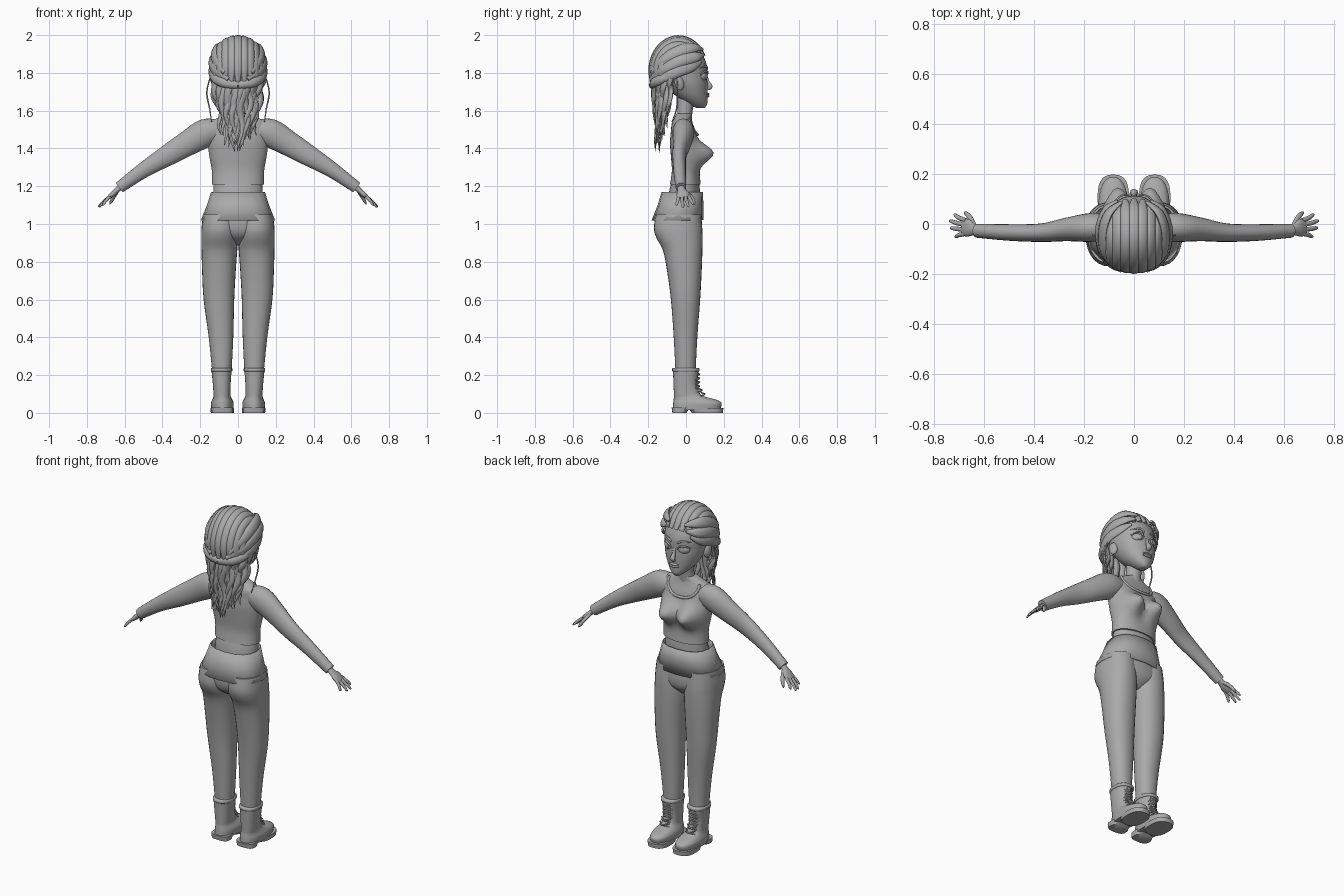
import bpy, bmesh, math, random
from mathutils import Vector, Matrix

random.seed(4)
grey = bpy.data.materials.new("plain grey")
grey.diffuse_color = (0.4, 0.4, 0.4, 1)


def finish(name, bm, sharp=60):
    bmesh.ops.recalc_face_normals(bm, faces=bm.faces)
    me = bpy.data.meshes.new(name)
    bm.to_mesh(me)
    bm.free()
    for f in me.polygons:
        f.use_smooth = True
    me.set_sharp_from_angle(angle=math.radians(sharp))
    me.materials.append(grey)
    ob = bpy.data.objects.new(name, me)
    bpy.context.collection.objects.link(ob)
    return ob


def catmull(rows, sub):
    """Smoothly interpolate a list of equal-length tuples."""
    out = []
    for i in range(len(rows) - 1):
        a, b, c, d = rows[max(i - 1, 0)], rows[i], rows[i + 1], rows[min(i + 2, len(rows) - 1)]
        for k in range(sub):
            t = k / sub
            out.append([0.5 * (2 * q + (r - p) * t + (2 * p - 5 * q + 4 * r - s) * t * t
                               + (3 * q - p - 3 * r + s) * t ** 3) for p, q, r, s in zip(a, b, c, d)])
    return out + [list(rows[-1])]


def skin(name, rings, cap=True, sharp=60):
    bm = bmesh.new()
    vs = [[bm.verts.new(p) for p in r] for r in rings]
    n = len(rings[0])
    for a, b in zip(vs, vs[1:]):
        for i in range(n):
            bm.faces.new((a[i], a[(i + 1) % n], b[(i + 1) % n], b[i]))
    if cap:
        bm.faces.new(vs[0])
        bm.faces.new(vs[-1])
    return finish(name, bm, sharp)


def loft(name, rows, p=2.0, n=28, sub=4, cap=True, bump=None):
    """Stack ovals; each row is z, centre x, half width, front y, back y."""
    rings = []
    for z, cx, rx, yf, yb in catmull(rows, sub):
        ring = []
        for i in range(n):
            c, s = math.cos(math.tau * i / n), math.sin(math.tau * i / n)
            x = cx + rx * math.copysign(abs(c) ** (2 / p), c)
            y = (yf + yb) / 2 + (yf - yb) / 2 * math.copysign(abs(s) ** (2 / p), s)
            if bump and s > 0:
                y += bump(x, z) * min(1, s * 2)
            ring.append((x, y, z))
        rings.append(ring)
    return skin(name, rings, cap)


def sweep(name, rows, up=lambda p: Vector((0.3, 0, 1)), side=1, n=10, sub=4):
    """Tube along a path; each row is x, y, z, half width, half thickness."""
    rows = catmull([(r[0] * side,) + tuple(r[1:]) for r in rows], sub)
    pts = [Vector(r[:3]) for r in rows]
    rings = []
    for i, (p, r) in enumerate(zip(pts, rows)):
        t = (pts[min(i + 1, len(pts) - 1)] - pts[max(i - 1, 0)]).normalized()
        u = up(p)
        u = (u - t * u.dot(t)).normalized()
        v = t.cross(u)
        rings.append([p + v * r[3] * math.cos(math.tau * k / n) + u * r[4] * math.sin(math.tau * k / n)
                      for k in range(n)])
    return skin(name, rings)


def ball(name, loc, rad, rot=(0, 0, 0), cut=None):
    bm = bmesh.new()
    bmesh.ops.create_uvsphere(bm, u_segments=28, v_segments=18, radius=1)
    m = Matrix.Translation(loc)
    for ang, ax in zip(rot, "XYZ"):
        m = m @ Matrix.Rotation(ang, 4, ax)
    bmesh.ops.transform(bm, matrix=m @ Matrix.Diagonal((*rad, 1)), verts=bm.verts)
    if cut:
        bmesh.ops.bisect_plane(bm, geom=bm.verts[:] + bm.edges[:] + bm.faces[:],
                               plane_co=cut[0], plane_no=cut[1], clear_inner=True)
    return finish(name, bm)


# torso: fitted top with bust, bare midriff, neck
def bust(x, z):
    return 0.088 * math.exp(-((abs(x) - 0.072) / 0.055) ** 2 - ((z - 1.375) / 0.06) ** 2) \
        + 0.02 * math.exp(-(x / 0.06) ** 2 - ((z - 1.37) / 0.05) ** 2)


loft("shirt", [(1.21, 0, .137, .078, -.085), (1.28, 0, .138, .07, -.075), (1.36, 0, .152, .06, -.08),
               (1.43, 0, .16, .055, -.085), (1.49, 0, .165, .05, -.08), (1.535, 0, .155, .035, -.075),
               (1.565, 0, .10, .028, -.06), (1.585, 0, .05, .03, -.05)], p=2.2, n=48, bump=bust)
loft("midriff", [(1.08, 0, .13, .07, -.10), (1.17, 0, .131, .074, -.09), (1.24, 0, .128, .066, -.07)])
loft("neck", [(1.54, 0, .052, .03, -.05), (1.6, 0, .043, .035, -.045), (1.68, 0, .045, .05, -.045)])
half = [(.10, .012, 1.557), (.096, .03, 1.52), (.07, .047, 1.49), (.03, .059, 1.475)]
edge = half + [(-x, y, z) for x, y, z in reversed(half)]
sweep("neckline", [(*p, .008, .007) for p in edge], up=lambda p: Vector((0, 1, .3)))

# trousers: flared hip yoke over pelvis and legs
yoke = loft("hip_yoke", [(1.17, 0, .142, .09, -.13), (1.10, 0, .165, .092, -.15), (1.02, 0, .196, .093, -.182)],
            p=2.4, n=16, sub=1, cap=False)
mod = yoke.modifiers.new("thickness", "SOLIDIFY")
mod.thickness = 0.006
loft("pelvis", [(.885, 0, .03, .03, -.06), (.93, 0, .12, .075, -.13), (.98, 0, .186, .085, -.155),
                (1.05, 0, .178, .08, -.155)], p=2.3)

face_c = Vector((0, -.04, 1.81))


def out(p):
    return Vector(((p.x) / .021, (p.y + .04) / .024, (p.z - 1.81) / .036))


def back(p):
    return Vector((p.x * .8, -.12, 0))


for s, tag in ((1, "right"), (-1, "left")):
    # leg
    leg = [(.2, .035, .135, .05, -.055), (.4, .025, .155, .06, -.065), (.6, .02, .182, .075, -.08),
           (.75, .012, .19, .083, -.1), (.86, .004, .193, .087, -.122), (.93, 0, .194, .088, -.158),
           (.98, 0, .193, .086, -.17), (1.05, 0, .185, .08, -.16)]
    loft("leg_" + tag, [(z, s * (a + b) / 2, (b - a) / 2, f, k) for z, a, b, f, k in leg], p=2.2)

    # boot with sole, heel, collar and crossed laces
    boot = [(.015, .083, .058, .18, -.07), (.05, .083, .06, .189, -.068), (.068, .083, .054, .165, -.066),
            (.083, .084, .047, .11, -.064), (.10, .085, .045, .075, -.064), (.15, .086, .047, .06, -.066),
            (.2, .087, .051, .064, -.068), (.235, .087, .054, .068, -.07)]
    loft("boot_" + tag, [(z, s * x, *r) for z, x, *r in boot], p=2.3)
    loft("collar_" + tag, [(.218, s * .087, .053, .067, -.069), (.222, s * .087, .057, .072, -.073),
                           (.234, s * .087, .057, .072, -.073), (.238, s * .087, .053, .067, -.069)], p=2.3, sub=1)
    loft("sole_" + tag, [(0, s * .083, .061, .195, .03), (.026, s * .083, .063, .198, .015)], p=2.6, sub=1)
    loft("heel_" + tag, [(0, s * .083, .055, .002, -.072), (.028, s * .083, .058, .02, -.076)], p=3, sub=1)
    for k in range(6):
        z = .09 + k * .021
        y = .065 + max(0, (.13 - z) * .7)
        for d in (1, -1):
            sweep("lace_" + tag, [(.086 - d * .03, y - .014, z, .004, .004), (.086, y + .006, z + .009, .004, .004),
                                  (.086 + d * .03, y - .014, z + .018, .004, .004)],
                  side=s, n=6, up=lambda p: Vector((0, 1, .2)))

    # arm, hand and fingers
    sweep("arm_" + tag, [(.10, -.015, 1.495, .05, .055), (.17, -.014, 1.482, .058, .075), (.27, -.022, 1.425, .047, .066),
                         (.37, -.035, 1.365, .037, .056), (.5, -.034, 1.285, .033, .041),
                         (.628, -.027, 1.193, .028, .031)], side=s, n=20, up=lambda p: Vector((p.x, 0, 1)))
    sweep("hand_" + tag, [(.61, -.025, 1.205, .018, .018), (.64, -.024, 1.18, .022, .014),
                          (.665, -.016, 1.157, .036, .014), (.688, -.012, 1.138, .03, .008)],
          side=s, n=14, up=lambda p: Vector((p.x, 0, .6)))
    for y0, y1, x1, z1 in ((.014, .036, .722, 1.103), (-.004, .012, .74, 1.09),
                           (-.023, -.016, .736, 1.088), (-.038, -.05, .718, 1.098)):
        sweep("finger_" + tag, [(.673, y0, 1.15, .009, .009), ((.68 + x1) / 2, (y0 + y1) / 2, (1.15 + z1) / 2, .009, .008),
                                (x1 - .006, y1, z1 + .006, .007, .006), (x1, y1, z1, .002, .002)], side=s, n=8)
    sweep("thumb_" + tag, [(.638, -.008, 1.175, .01, .01), (.657, .026, 1.145, .011, .01),
                           (.672, .042, 1.118, .008, .008), (.68, .046, 1.104, .002, .002)], side=s, n=8)

    # face details
    ball("eye_" + tag, (s * .05, .088, 1.782), (.034, .022, .025), (0, 0, -s * .4))
    ball("pupil_" + tag, (s * .051, .107, 1.782), (.014, .006, .017), (0, 0, -s * .4))
    sweep("eyelid_" + tag, [(.018, .106, 1.776, .003, .004), (.035, .114, 1.802, .005, .006),
                            (.06, .105, 1.808, .005, .006), (.088, .078, 1.792, .003, .004)],
          side=s, n=8, up=lambda p: Vector((0, 1, 0)))
    sweep("eyebrow_" + tag, [(.02, .112, 1.82, .005, .004), (.05, .106, 1.835, .006, .005),
                             (.092, .07, 1.825, .002, .002)], side=s, n=8, up=lambda p: Vector((0, 1, 0)))
    ball("ear_" + tag, (s * .118, -.035, 1.745), (.014, .026, .038), (.2, 0, s * .35))

    # swept side locks, rolled tie lock and loose wisp
    for lock in ([(.05, .088, 1.925), (.10, .045, 1.935), (.125, -.03, 1.92), (.118, -.12, 1.87), (.07, -.178, 1.80)],
                 [(.066, .093, 1.895), (.115, .055, 1.885), (.142, -.03, 1.865), (.122, -.125, 1.815), (.05, -.185, 1.765)],
                 [(.085, .08, 1.86), (.123, .035, 1.835), (.143, -.04, 1.81), (.122, -.12, 1.77), (.03, -.185, 1.74)]):
        sweep("side_lock_" + tag, [(*p, w, h) for p, w, h in zip(lock, (.008, .026, .031, .026, .012),
                                                                 (.006, .012, .013, .013, .01))], side=s, up=out)
    sweep("tie_lock_" + tag, [(.138, -.05, 1.80, .01, .008), (.125, -.12, 1.772, .024, .016),
                              (.075, -.168, 1.748, .026, .018), (0, -.18, 1.735, .02, .016)], side=s, up=back)
    sweep("wisp_" + tag, [(.14, -.05, 1.80, .003, .003), (.165, -.045, 1.70, .004, .004),
                          (.15, -.05, 1.61, .004, .004), (.14, -.075, 1.54, .002, .002)], side=s, n=6, up=back)

# head
loft("head", [(1.615, 0, .018, .10, .055), (1.635, 0, .045, .112, .01), (1.675, 0, .08, .113, -.05),
              (1.73, 0, .107, .114, -.10), (1.78, 0, .118, .112, -.13), (1.84, 0, .12, .11, -.14),
              (1.90, 0, .105, .085, -.13), (1.95, 0, .07, .035, -.1), (1.965, 0, .03, 0, -.06)], p=2.1, n=36)
sweep("nose", [(0, .108, 1.785, .008, .006), (0, .116, 1.75, .01, .01), (0, .128, 1.727, .016, .013),
               (0, .115, 1.712, .012, .006)], up=lambda p: Vector((0, 1, 0)))
for z, h in ((1.688, .007), (1.677, .008)):
    ball("lip", (0, .112, z), (.03, .012, h))

# hair: cap trimmed at the hairline, crown strands, wavy back strands
ball("hair_cap", face_c, (.138, .15, .183), cut=((0, .11, 1.895), (0, -.57, .82)))
for i in range(9):
    a = math.radians(-58 + 14.5 * i)
    rows = []
    for k in range(9):
        t = math.radians(26 + 21.5 * k)
        w = .021 if 0 < k < 8 else .012
        rows.append((.142 * math.sin(a), -.04 + .151 * math.cos(a) ** .8 * math.cos(t),
                     1.81 + .181 * math.cos(a) ** .8 * math.sin(t), w, .009))
    sweep("crown_strand", rows, up=out, sub=3)
for i in range(27):
    u = -1 + i / 13
    th = u * 1.25
    x0, y0 = .143 * math.sin(th), -.04 - .132 * math.cos(th) + .016 * (i % 3 == 1)
    end = 1.33 + .17 * abs(u) ** 1.5 + random.uniform(0, .1)
    ph = random.uniform(0, 6)
    rows = []
    for k in range(9):
        f = k / 8
        rows.append((x0 * (1 - .32 * f) + .013 * math.sin(f * 10 + ph) * min(1, f * 4),
                     y0 + (-.14 - y0) * .45 * f + .006 * math.cos(f * 9 + ph),
                     1.775 + (end - 1.775) * f, .001 + .021 * (1 - f) ** .6, .001 + .012 * (1 - f) ** .6))
    sweep("back_strand", rows, up=back, n=8, sub=3)
